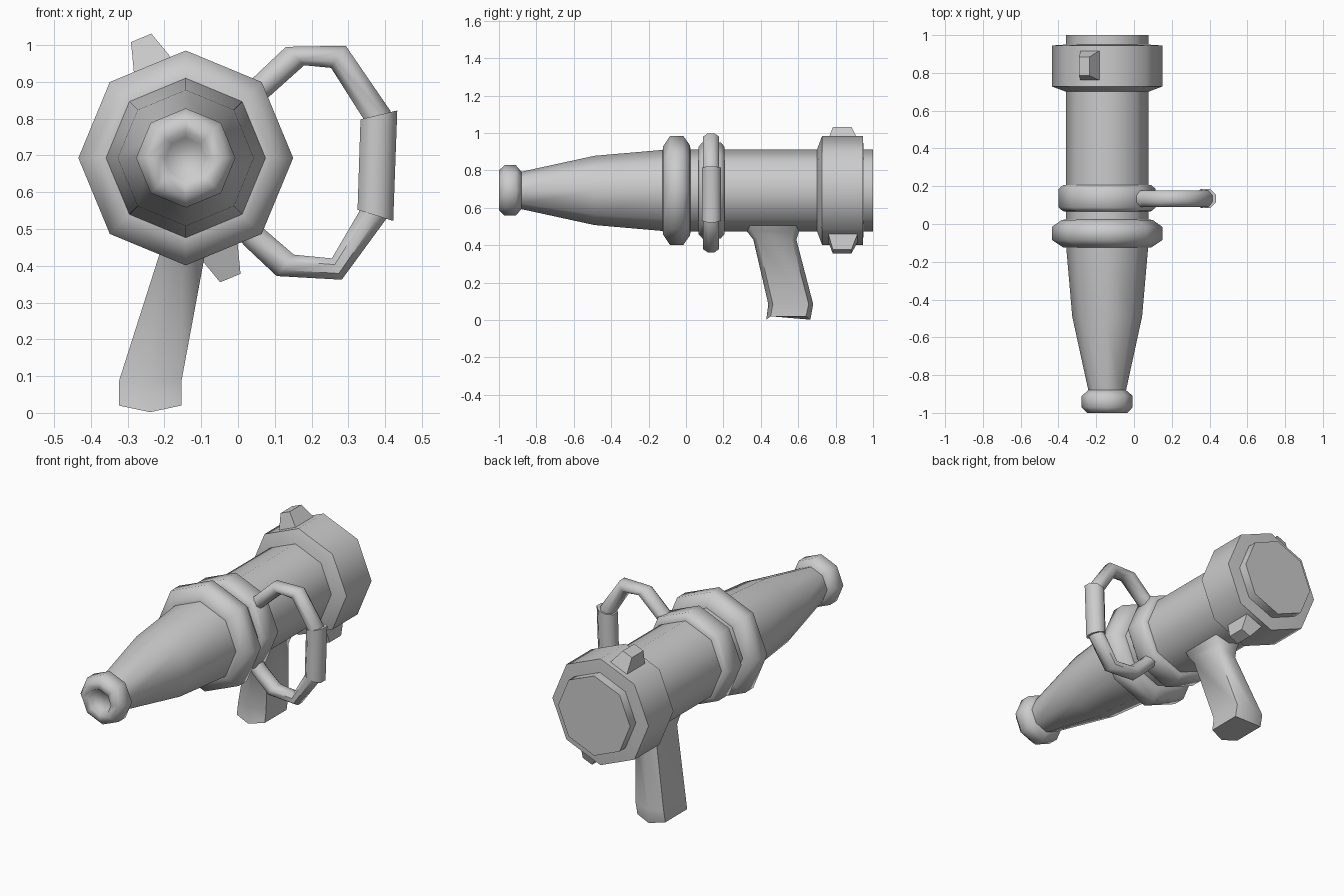
import bpy, bmesh
from math import sin, cos, pi, radians
from mathutils import Vector

if "Cube" in bpy.data.objects:
    bpy.data.objects.remove(bpy.data.objects["Cube"])

AX, AZ = -0.142, 0.693      # barrel axis runs along y


def loft(name, rings, smooth=52):
    """Skin a list of equal-length point rings and cap both ends."""
    bm = bmesh.new()
    loops = [[bm.verts.new(p) for p in r] for r in rings]
    n = len(loops[0])
    for a, b in zip(loops, loops[1:]):
        for i in range(n):
            j = (i + 1) % n
            bm.faces.new((a[i], a[j], b[j], b[i]))
    bm.faces.new(loops[0])
    bm.faces.new(loops[-1])
    bmesh.ops.recalc_face_normals(bm, faces=bm.faces)
    me = bpy.data.meshes.new(name)
    bm.to_mesh(me)
    bm.free()
    ob = bpy.data.objects.new(name, me)
    bpy.context.collection.objects.link(ob)
    if smooth:
        bpy.ops.object.select_all(action='DESELECT')
        ob.select_set(True)
        bpy.context.view_layer.objects.active = ob
        bpy.ops.object.shade_smooth_by_angle(angle=radians(smooth))
    return ob


def turned(name, profile, smooth=52):
    """Eight-sided turned part from (y, radius) pairs."""
    return loft(name, [[(AX + r * cos(k * pi / 4), y, AZ + r * sin(k * pi / 4))
                        for k in range(8)] for y, r in profile], smooth)


def bar(name, pairs, y, half_y):
    """Eight-sided bar in the xz plane from (outer x, z, inner x, z) stations."""
    rings = []
    s = 1 / cos(pi / 8)
    for ox, oz, ix, iz in pairs:
        c = Vector(((ox + ix) / 2, y, (oz + iz) / 2))
        h = Vector(((ox - ix) / 2, 0, (oz - iz) / 2))
        rings.append([c + h * s * cos((k + .5) * pi / 4)
                      + Vector((0, half_y * s * sin((k + .5) * pi / 4), 0))
                      for k in range(8)])
    return loft(name, rings)


# Barrel and nozzle
turned("barrel", [(-0.12, 0.219), (1.0, 0.219)])
turned("nozzle_cone", [(-0.90, 0.097), (-0.88, 0.1), (-0.49, 0.185), (-0.11, 0.218)])
turned("nozzle_tip", [(-0.97, 0.055), (-1.0, 0.07), (-1.0, 0.107), (-0.97, 0.135),
                      (-0.91, 0.135), (-0.88, 0.1)], 70)

# Collars around the barrel
turned("front_collar", [(-0.125, 0.21), (-0.123, 0.235), (-0.085, 0.292),
                        (-0.015, 0.292), (0.022, 0.24), (0.024, 0.21)], 65)
turned("handle_collar", [(0.065, 0.21), (0.068, 0.235), (0.088, 0.257),
                         (0.185, 0.257), (0.205, 0.235), (0.208, 0.21)], 65)
turned("rear_collar", [(0.70, 0.218), (0.728, 0.292), (0.945, 0.292), (0.95, 0.218)])

# Side handle and its thicker sleeve
bar("side_handle", [(-0.03, 0.845, 0.02, 0.80), (0.04, 0.91, 0.085, 0.86),
                    (0.13, 0.995, 0.18, 0.945), (0.293, 0.998, 0.253, 0.938),
                    (0.415, 0.82, 0.347, 0.79), (0.405, 0.53, 0.337, 0.56),
                    (0.282, 0.362, 0.255, 0.42), (0.105, 0.372, 0.152, 0.43),
                    (0.02, 0.452, 0.065, 0.505), (-0.05, 0.53, 0.0, 0.58)], 0.134, 0.043)
bar("handle_sleeve", [(0.433, 0.822, 0.333, 0.798), (0.422, 0.522, 0.325, 0.552)], 0.136, 0.05)

# Pistol grip: (x, y, z, half x, half y), hexagonal section
grip = [(-0.142, 0.465, 0.52, 0.08, 0.16), (-0.145, 0.465, 0.475, 0.07, 0.14),
        (-0.152, 0.475, 0.43, 0.062, 0.115), (-0.239, 0.56, 0.085, 0.085, 0.12),
        (-0.239, 0.547, 0.02, 0.085, 0.118)]
section = [(0, -1), (1, -.8), (1, .8), (0, 1), (-1, .8), (-1, -.8)]
rings = [[(x + a * hx, y + b * hy, z - (0.018 if z < 0.05 and a == 0 else 0))
          for a, b in section] for x, y, z, hx, hy in grip]
loft("pistol_grip", rings, 65)

# Two tapered lugs on opposite faces of the rear collar
for name, ang in (("upper_lug", 112.5), ("lower_lug", 292.5)):
    n = Vector((cos(radians(ang)), 0, sin(radians(ang))))
    t = Vector((n.z, 0, -n.x))
    rings = []
    for d, hw, y0, y1 in ((0.25, 0.06, 0.755, 0.925), (0.348, 0.03, 0.785, 0.885)):
        c = Vector((AX, 0, AZ)) + n * d + t * 0.013
        rings.append([c + t * s * hw + Vector((0, y, 0))
                      for s, y in ((-1, y0), (1, y0), (1, y1), (-1, y1))])
    loft(name, rings, 0)
